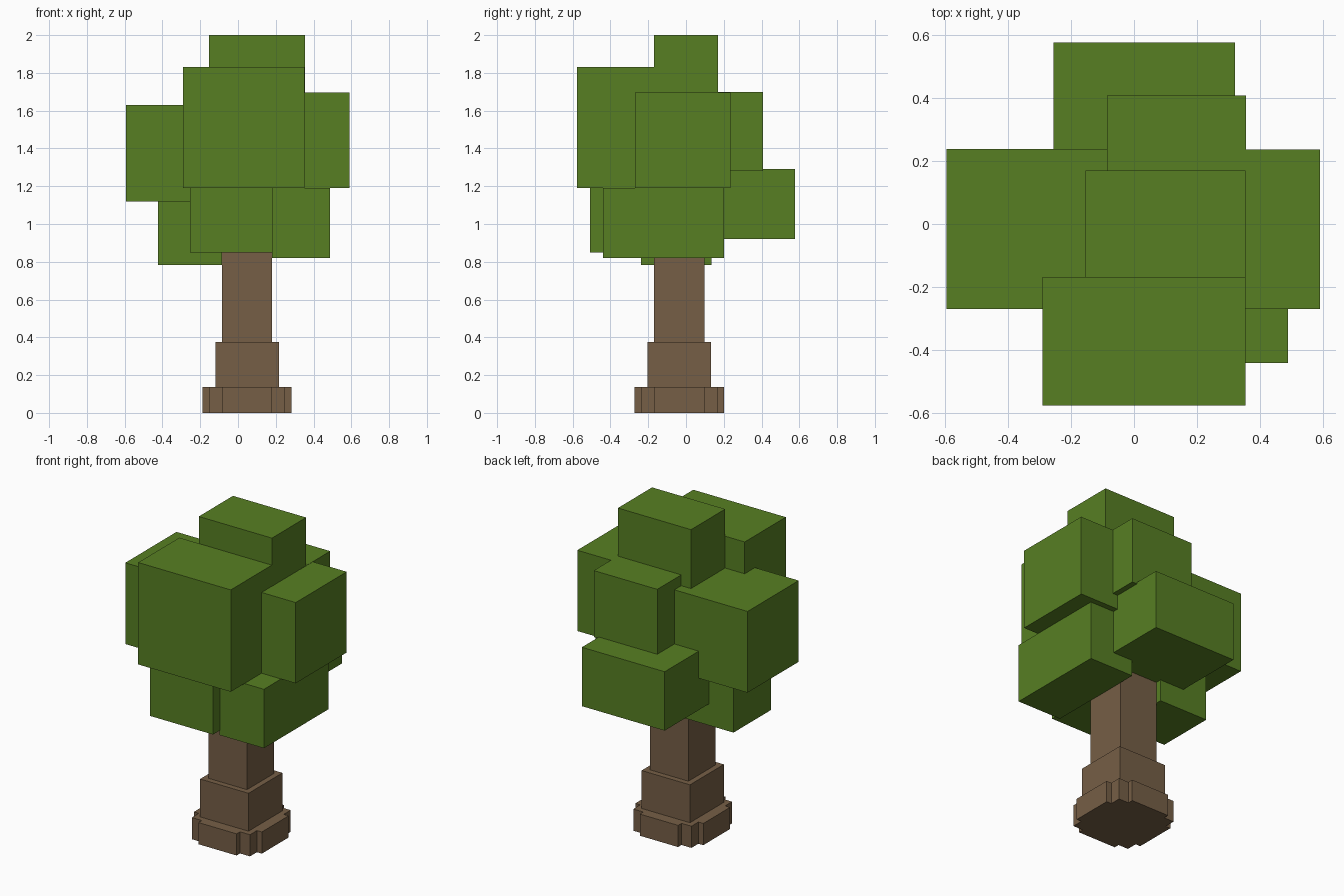
import bpy
import bmesh
from mathutils import Vector

if "Cube" in bpy.data.objects:
    bpy.data.objects.remove(bpy.data.objects["Cube"])


def material(name, rgb):
    m = bpy.data.materials.new(name)
    m.diffuse_color = (*rgb, 1.0)
    m.use_nodes = True
    m.node_tree.nodes["Principled BSDF"].inputs["Base Color"].default_value = m.diffuse_color
    return m


BARK = material("bark brown", (0.181, 0.114, 0.061))
LEAF = material("leaf green", (0.095, 0.212, 0.0165))


def block(name, x, y, z, mat):
    """Axis-aligned box from (min, max) ranges."""
    bm = bmesh.new()
    bmesh.ops.create_cube(bm, size=1.0)
    lo, hi = Vector((x[0], y[0], z[0])), Vector((x[1], y[1], z[1]))
    for v in bm.verts:
        v.co = Vector([hi[i] if v.co[i] > 0 else lo[i] for i in range(3)])
    mesh = bpy.data.meshes.new(name)
    bm.to_mesh(mesh)
    bm.free()
    mesh.materials.append(mat)
    obj = bpy.data.objects.new(name, mesh)
    bpy.context.collection.objects.link(obj)
    return obj


# Trunk: square sections around one axis, (name, half x, half y, bottom, top)
CX, CY = 0.048, -0.036
for name, hx, hy, z0, z1 in [
    ("trunk", 0.133, 0.133, 0.0, 1.64),
    ("trunk_collar", 0.168, 0.168, 0.0, 0.374),
    ("root_base_wide", 0.236, 0.133, 0.0, 0.136),
    ("root_base_deep", 0.133, 0.236, 0.0, 0.136),
    ("root_base_corner", 0.202, 0.202, 0.0, 0.136),
]:
    block(name, (CX - hx, CX + hx), (CY - hy, CY + hy), (z0, z1), BARK)

# Foliage blocks packed around the trunk
for name, x, y, z in [
    ("leaves_front_upper", (-0.29, 0.353), (-0.576, -0.168), (1.19, 1.83)),
    ("leaves_front_lower", (-0.254, 0.182), (-0.508, -0.168), (0.85, 1.19)),
    ("leaves_right_upper", (0.18, 0.59), (-0.27, 0.236), (1.19, 1.697)),
    ("leaves_right_lower", (0.181, 0.488), (-0.44, 0.20), (0.82, 1.19)),
    ("leaves_left_upper", (-0.594, -0.085), (-0.27, 0.238), (1.12, 1.63)),
    ("leaves_left_lower", (-0.424, -0.085), (-0.238, 0.134), (0.784, 1.13)),
    ("leaves_back_upper", (-0.086, 0.355), (0.097, 0.408), (1.28, 1.698)),
    ("leaves_back_lower", (-0.255, 0.32), (0.097, 0.576), (0.92, 1.29)),
    ("leaves_crown", (-0.154, 0.354), (-0.169, 0.17), (1.63, 2.0)),
]:
    block(name, x, y, z, LEAF)
